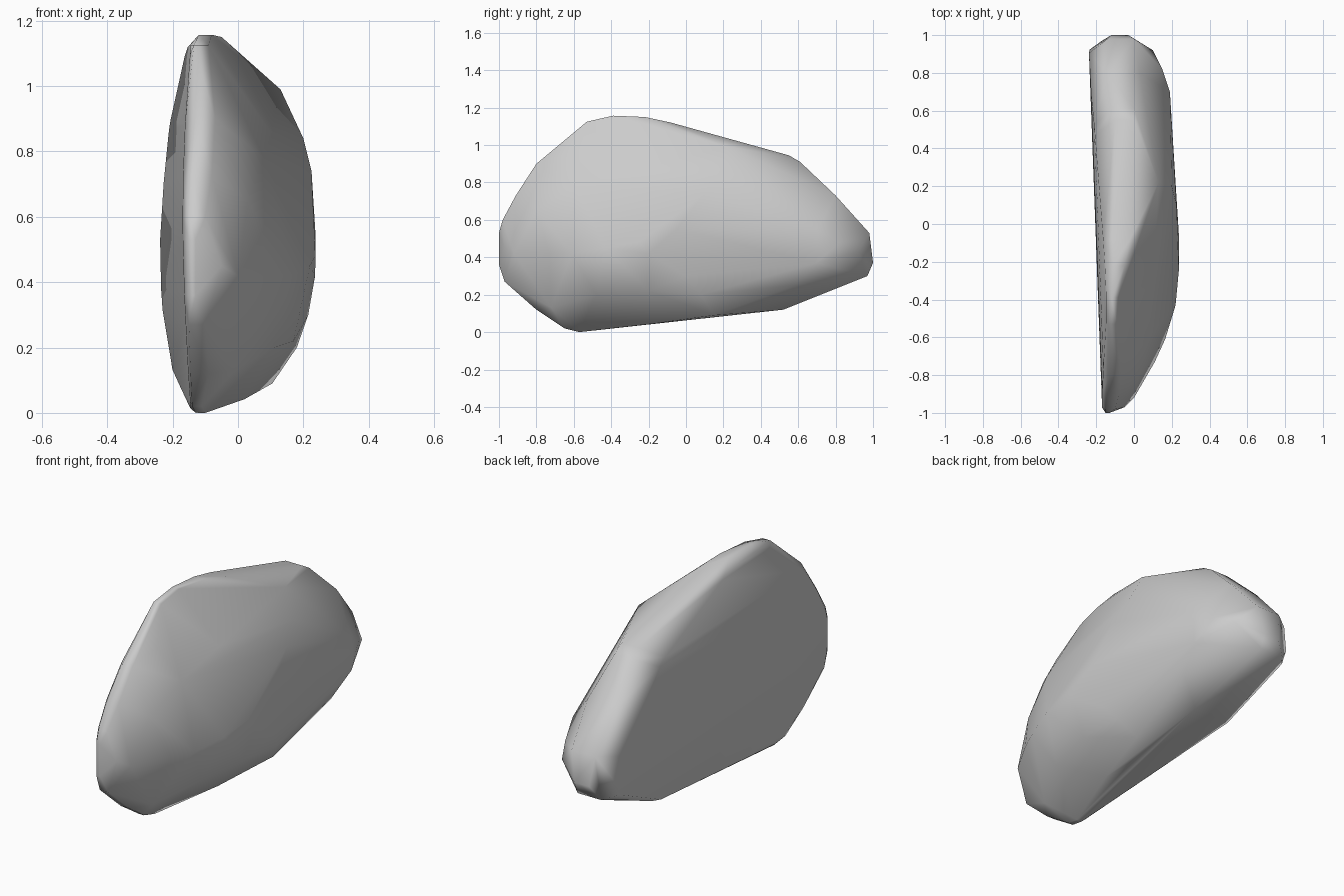
import bpy, bmesh

# Outline seen from the side: y, z, and the x of the rim's back and front edge
outline = [
    (-0.57, 0.00, -0.13, -0.10), (0.00, 0.063, -0.14, 0.00), (0.52, 0.12, -0.16, 0.03),
    (0.97, 0.30, -0.17, -0.03), (1.00, 0.37, -0.12, -0.03), (0.98, 0.53, -0.14, 0.00),
    (0.80, 0.73, -0.14, 0.03), (0.61, 0.91, -0.11, 0.00), (0.55, 0.945, -0.10, 0.00),
    (-0.08, 1.12, -0.11, -0.02), (-0.22, 1.15, -0.11, -0.05), (-0.39, 1.157, -0.12, -0.08),
    (-0.53, 1.125, -0.135, -0.09), (-0.80, 0.90, -0.13, -0.07), (-0.91, 0.73, -0.14, -0.08),
    (-0.98, 0.60, -0.15, -0.10), (-1.00, 0.53, -0.15, -0.13), (-1.00, 0.36, -0.15, -0.13),
    (-0.97, 0.27, -0.15, -0.10), (-0.80, 0.12, -0.145, -0.09), (-0.65, 0.02, -0.14, -0.11)]

# Bulging front of the stone: x, y, z
dome = [
    (0.237, -0.25, 0.48), (0.237, -0.05, 0.55), (0.225, 0.1, 0.74), (0.2, 0.2, 0.84),
    (0.13, 0.22, 0.99), (0.19, 0.7, 0.55), (0.15, 0.82, 0.48), (0.1, 0.92, 0.43),
    (0.19, 0.7, 0.37), (0.215, 0.0, 0.3), (0.236, -0.2, 0.42), (0.18, 0.08, 0.2),
    (0.105, 0.15, 0.09), (0.02, -0.2, 0.042), (0.22, -0.43, 0.45), (0.165, -0.61, 0.42),
    (0.11, -0.73, 0.42), (0.0, -0.92, 0.42), (-0.05, -0.97, 0.45), (0.08, -0.6, 0.78),
    (0.11, -0.48, 0.2), (0.15, 0.58, 0.25), (-0.03, -0.65, 0.95), (-0.01, -0.72, 0.13),
    (0.10, -0.3, 0.86), (0.17, -0.2, 0.22), (0.03, -0.8, 0.65)]


def back_x(y, z):
    """Slightly bowed, tilted back face."""
    return -0.205 - 0.037 * y + 0.04 * ((z - 0.55) / 0.55) ** 2


def inset(y, z):
    """Back face is inset most at the thick upper end."""
    if y > 0:
        return 0.88 if z > 0.6 else 0.93 if z > 0.2 else 0.97
    return 0.95 if z > 0.85 else 0.97


bm = bmesh.new()
for y, z, lo, hi in outline:
    bm.verts.new((lo, y, z))
    bm.verts.new((hi, y, z))
    s = inset(y, z)
    yb, zb = -0.1 + (y + 0.1) * s, 0.52 + (z - 0.52) * s
    bm.verts.new((back_x(yb, zb), yb, zb))
for p in dome:
    bm.verts.new(p)

# Wrap everything in one convex skin
bmesh.ops.convex_hull(bm, input=bm.verts[:])
loose = [v for v in bm.verts if not v.link_faces]
bmesh.ops.delete(bm, geom=loose, context='VERTS')
bmesh.ops.remove_doubles(bm, verts=bm.verts[:], dist=0.01)
bmesh.ops.recalc_face_normals(bm, faces=bm.faces[:])

mesh = bpy.data.meshes.new("stone")
bm.to_mesh(mesh)
bm.free()
for p in mesh.polygons:
    p.use_smooth = True
stone = bpy.data.objects.new("stone", mesh)
bpy.context.collection.objects.link(stone)

# Soft shading that keeps the large faces flat
mod = stone.modifiers.new("weighted_normals", 'WEIGHTED_NORMAL')
mod.weight = 50
